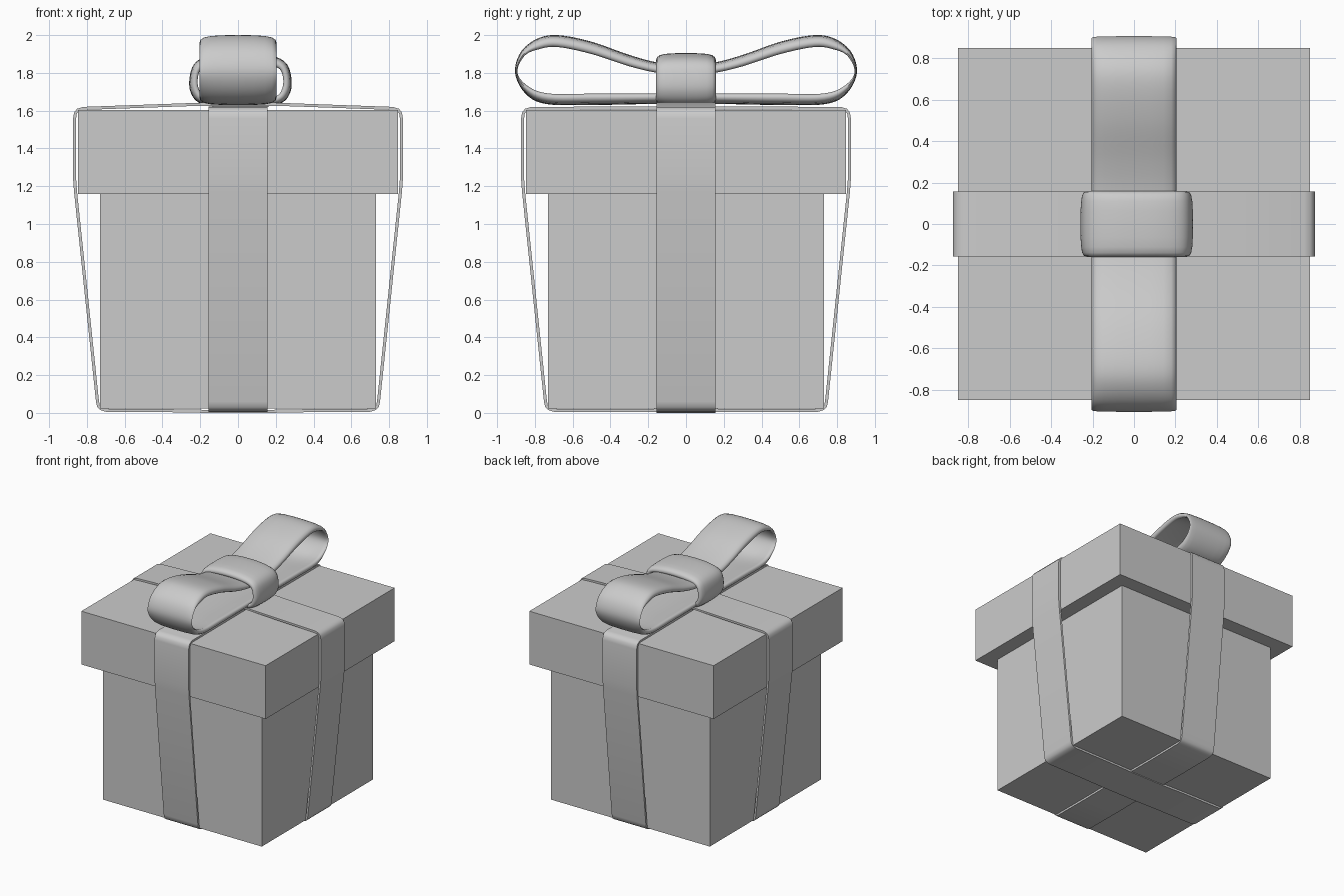
import bpy, bmesh
from mathutils import Vector

if "Cube" in bpy.data.objects:
    bpy.data.objects.remove(bpy.data.objects["Cube"])


def box(name, half, z0, z1):
    bpy.ops.mesh.primitive_cube_add(size=1, location=(0, 0, (z0 + z1) / 2))
    ob = bpy.context.object
    ob.name = name
    ob.scale = (2 * half, 2 * half, z1 - z0)
    bpy.ops.object.transform_apply(location=False, rotation=False, scale=True)
    return ob


def mirrored(half):
    """Closed loop from a half profile running bottom centre -> top centre."""
    return [Vector(p) for p in half] + [Vector((-u, v)) for u, v in half[-2:0:-1]]


def inset(loop, d):
    out = []
    for i, p in enumerate(loop):
        t = (loop[(i + 1) % len(loop)] - loop[i - 1]).normalized()
        out.append(p + d * Vector((-t.y, t.x)))
    return out


def smooth_loop(loop, steps):
    """Catmull-Rom resampling of a closed loop."""
    n, out = len(loop), []
    for i in range(n):
        a, b, c, d = (loop[(i + k) % n] for k in (-1, 0, 1, 2))
        for s in range(steps):
            t = s / steps
            out.append(0.5 * (2 * b + (c - a) * t + (2 * a - 5 * b + 4 * c - d) * t * t
                              + (3 * b - a - 3 * c + d) * t ** 3))
    return out


def band(name, outer, inner, section, half_width, along, shift=0, angle=0.6):
    """Closed strap: each section point is (width fraction, outer-to-inner fraction)."""
    bm = bmesh.new()
    rings = []
    for o, i in zip(outer, inner):
        ring = []
        for w, t in section:
            p = o.lerp(i, t)
            u, v = p.x + shift, w * half_width
            ring.append(bm.verts.new((u, v, p.y) if along == 'x' else (v, u, p.y)))
        rings.append(ring)
    m = len(section)
    for k, r in enumerate(rings):
        q = rings[(k + 1) % len(rings)]
        for j in range(m):
            bm.faces.new((r[j], r[(j + 1) % m], q[(j + 1) % m], q[j]))
    bmesh.ops.recalc_face_normals(bm, faces=bm.faces)
    me = bpy.data.meshes.new(name)
    bm.to_mesh(me)
    bm.free()
    ob = bpy.data.objects.new(name, me)
    bpy.context.collection.objects.link(ob)
    bpy.ops.object.select_all(action='DESELECT')
    ob.select_set(True)
    bpy.context.view_layer.objects.active = ob
    bpy.ops.object.shade_smooth_by_angle(angle=angle)
    return ob


# box and lid
box("box_body", 0.73, 0.022, 1.17)
box("box_lid", 0.848, 1.16, 1.603)

# flat ribbons wrapped around the box; the x one crosses over the y one
flat = [(-1, 0), (1, 0), (1, 1), (-1, 1)]
for axis, top, bottom in (('x', 1.642, 0.0), ('y', 1.622, 0.006)):
    side = [(0, bottom), (0.16, bottom), (0.38, 0.004), (0.70, 0.006), (0.73, 0.015), (0.745, 0.03),
            (0.752, 0.06), (0.868, 1.17), (0.873, 1.24), (0.873, 1.56), (0.868, 1.59),
            (0.852, 1.61), (0.82, 1.62), (0.2, top), (0, top)]
    outer = mirrored(side)
    band("ribbon_along_" + axis, outer, inset(outer, 0.016), flat, 0.157, axis)

# crowned, round-edged section shared by the bow and its knot
half = [(0, 0), (.4, .02), (.7, .08), (.88, .2), (.97, .4), (1, .65), (.98, .88),
        (.92, 1), (.82, .92), (.65, .78), (.4, .68), (0, .62)]
crowned = half + [(-w, t) for w, t in half[-2:0:-1]]

# bow: one strap forming two loops
bow_out = [(0, 1.635), (0.2, 1.635), (0.5, 1.63), (0.74, 1.635), (0.85, 1.69), (0.905, 1.8),
           (0.875, 1.91), (0.79, 1.98), (0.68, 2.0), (0.5, 1.965), (0.3, 1.895),
           (0.15, 1.855), (0, 1.84)]
bow_in = [(0, 1.69), (0.2, 1.69), (0.5, 1.69), (0.72, 1.69), (0.83, 1.725), (0.893, 1.8),
          (0.855, 1.89), (0.78, 1.925), (0.68, 1.937), (0.5, 1.9), (0.3, 1.835),
          (0.15, 1.80), (0, 1.785)]
band("bow_loops", smooth_loop(mirrored(bow_out), 5), smooth_loop(mirrored(bow_in), 5),
     crowned, 0.204, 'y', angle=1.2)

# knot: band wrapped around the middle of the bow
knot_out = [(0, 1.62), (0.14, 1.622), (0.225, 1.645), (0.265, 1.70), (0.27, 1.77),
            (0.25, 1.84), (0.2, 1.88), (0.11, 1.9), (0, 1.905)]
knot_in = [(0, 1.66), (0.13, 1.662), (0.195, 1.68), (0.222, 1.72), (0.226, 1.77),
           (0.212, 1.815), (0.175, 1.835), (0.10, 1.845), (0, 1.85)]
band("bow_knot", smooth_loop(mirrored(knot_out), 5), smooth_loop(mirrored(knot_in), 5),
     crowned, 0.158, 'x', shift=0.013, angle=1.2)
